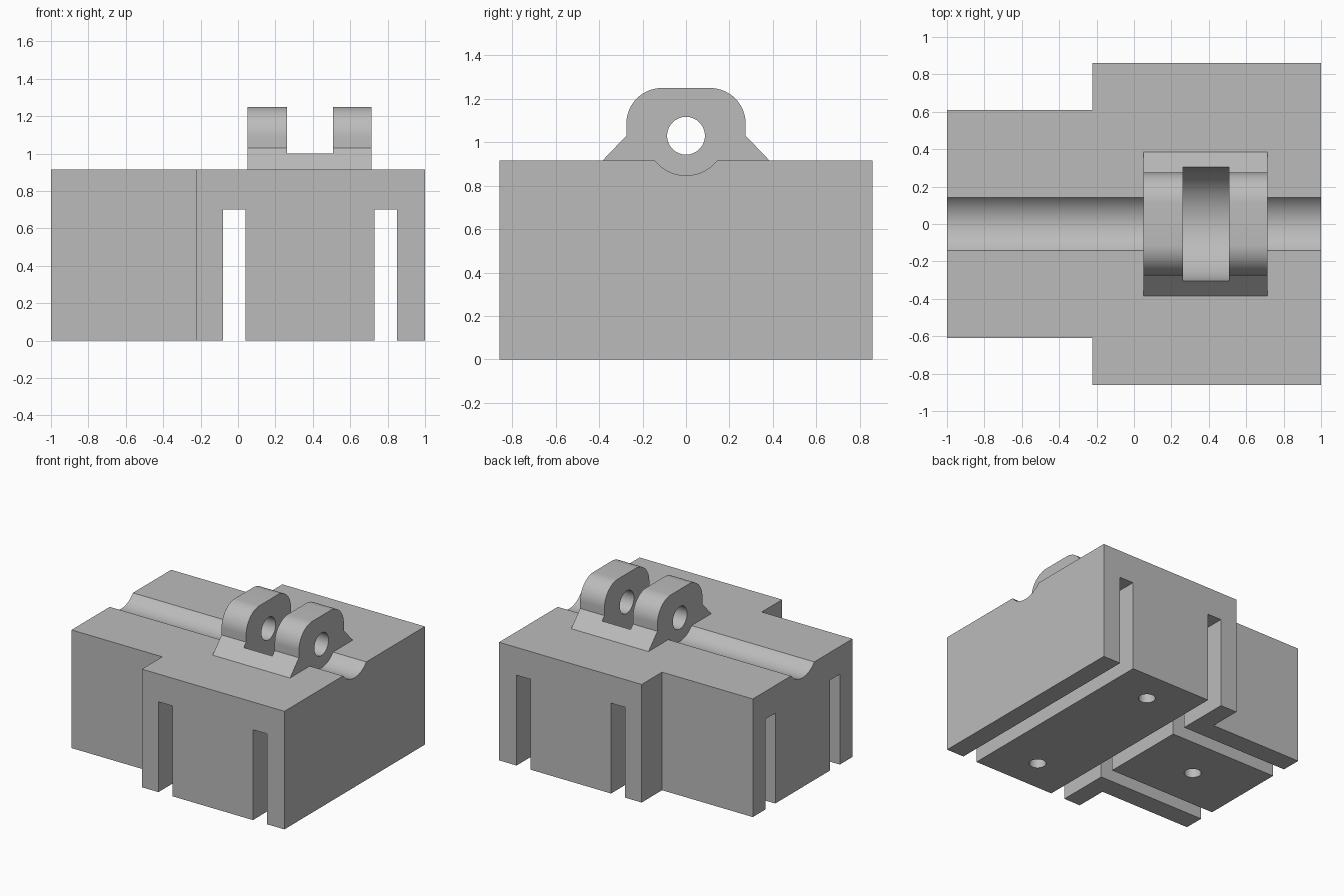
import bpy
import bmesh
from math import cos, sin, pi, radians
from mathutils import Vector

if "Cube" in bpy.data.objects:
    bpy.data.objects.remove(bpy.data.objects["Cube"], do_unlink=True)

grey = bpy.data.materials.new("plain grey")
grey.use_nodes = True
grey.diffuse_color = (0.5, 0.5, 0.5, 1)
grey.node_tree.nodes["Principled BSDF"].inputs["Base Color"].default_value = (0.5, 0.5, 0.5, 1)

TOP = 0.915      # upper face of the block
AXIS = 1.03      # height of the pin axis
SLOT = 0.70      # height of the slots in the underside


def prism(name, outline, axis, start, end):
    """Extrude a 2D outline along x (outline in y, z) or z (outline in x, y)."""
    bm = bmesh.new()
    place = (lambda a, b: (start, a, b)) if axis == "x" else (lambda a, b: (a, b, start))
    face = bm.faces.new([bm.verts.new(place(a, b)) for a, b in outline])
    step = Vector((end - start, 0, 0)) if axis == "x" else Vector((0, 0, end - start))
    new = bmesh.ops.extrude_face_region(bm, geom=[face])["geom"]
    bmesh.ops.translate(bm, vec=step, verts=[v for v in new if isinstance(v, bmesh.types.BMVert)])
    bmesh.ops.recalc_face_normals(bm, faces=bm.faces)
    mesh = bpy.data.meshes.new(name)
    bm.to_mesh(mesh)
    bm.free()
    mesh.materials.append(grey)
    obj = bpy.data.objects.new(name, mesh)
    bpy.context.collection.objects.link(obj)
    return obj


def arc(a, b, radius, begin=0, sweep=2 * pi, steps=64):
    return [(a + radius * cos(begin + sweep * i / steps),
             b + radius * sin(begin + sweep * i / steps)) for i in range(steps)]


def box(name, x0, x1, y0, y1, z0, z1):
    return prism(name, [(x0, y0), (x1, y0), (x1, y1), (x0, y1)], "z", z0, z1)


def combine(target, tool, operation="DIFFERENCE"):
    tool.hide_render = True
    mod = target.modifiers.new(tool.name, "BOOLEAN")
    mod.operation = operation
    mod.solver = "EXACT"
    mod.object = tool
    bpy.ops.object.select_all(action="DESELECT")
    bpy.context.view_layer.objects.active = target
    target.select_set(True)
    bpy.ops.object.modifier_apply(modifier=mod.name)
    bpy.data.objects.remove(tool, do_unlink=True)


# Stepped block with a long round groove along the top
half = [(1, 0.86), (-0.222, 0.86), (-0.222, 0.61), (-1, 0.61)]
block = prism("hinge_block", half + [(x, -y) for x, y in reversed(half)], "z", 0, TOP)
combine(block, prism("groove_cutter", arc(0, AXIS, 0.183), "x", -1.2, 1.2))

# Hinge yoke with flared feet and rounded shoulders, filling the groove below it
side = [(0.385, 0.80), (0.385, TOP), (0.275, AXIS)]
side += arc(0.11, 1.085, 0.165, 0, pi / 2, 16) + [(0.11, 1.25)]
yoke = prism("hinge_yoke", side + [(-y, z) for y, z in reversed(side)], "x", 0.052, 0.715)
combine(block, yoke, "UNION")

# Round pocket between the lugs, and the pin hole
combine(block, prism("pocket_cutter", arc(0, AXIS, 0.306, steps=96), "x", 0.262, 0.507))
combine(block, prism("pin_hole_cutter", arc(0, AXIS, 0.087), "x", -0.1, 0.9))

# Cross slots in the underside
for x in (-0.08, 0.73):
    combine(block, box("cross_slot_cutter", x, x + 0.12, -1, 1, -0.1, SLOT))

# Lengthwise slots, running from the narrow end into the first cross slot
for y in (-0.395, 0.395):
    combine(block, box("long_slot_cutter", -1.2, -0.02, y - 0.06, y + 0.06, -0.1, SLOT))

# Blind screw holes in the underside
for x, y in ((0.385, 0.60), (0.385, -0.60), (-0.54, 0)):
    combine(block, prism("screw_hole_cutter", arc(x, y, 0.06, steps=48), "z", -0.1, 0.4))

bpy.ops.object.select_all(action="DESELECT")
bpy.context.view_layer.objects.active = block
block.select_set(True)
bpy.ops.object.shade_smooth_by_angle(angle=radians(30))
